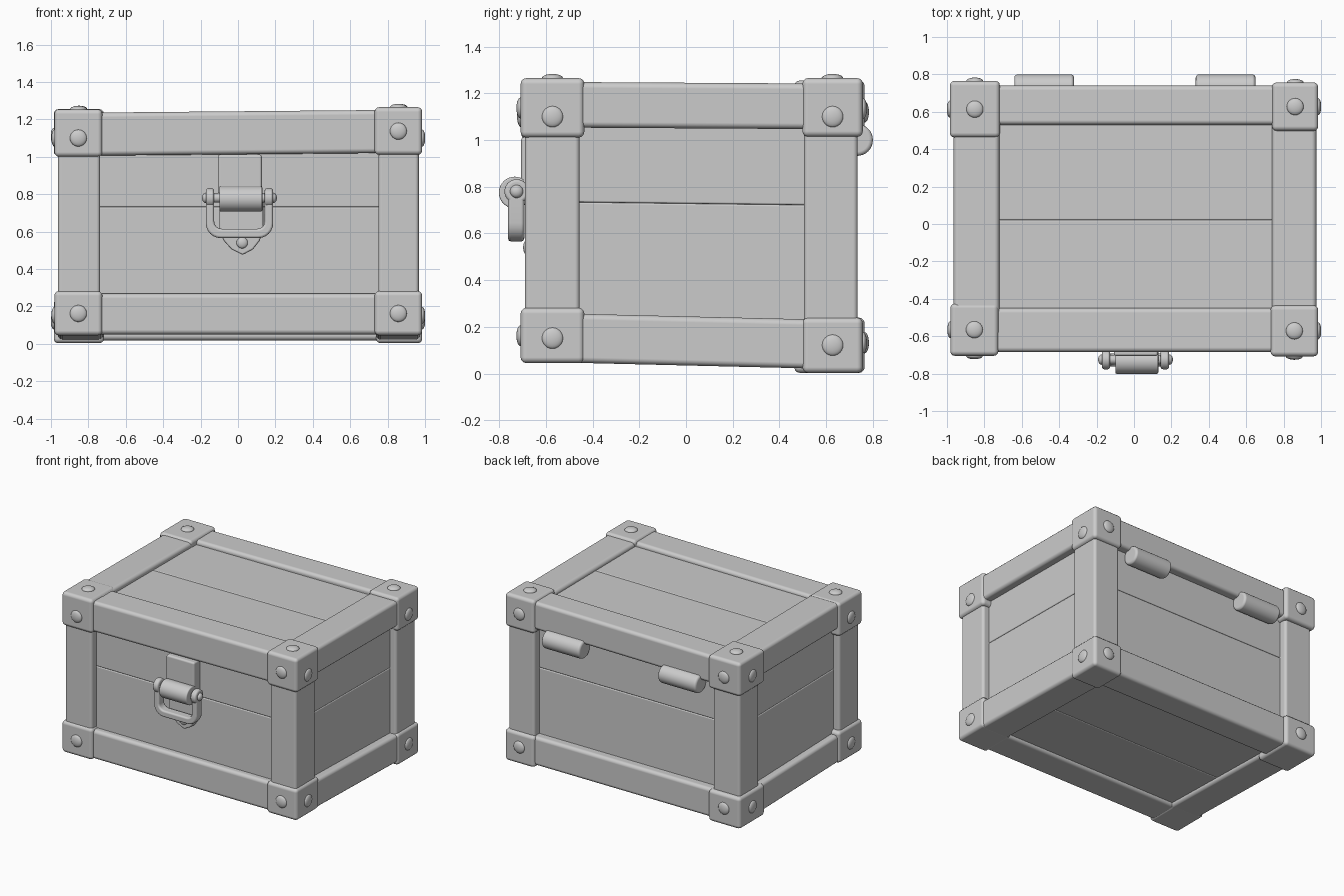
import bpy, bmesh
from math import pi, sin, cos
from mathutils import Matrix, Vector

old = bpy.data.objects.get("Cube")
if old:
    bpy.data.objects.remove(old)

grey = bpy.data.materials.new("plain grey")
grey.use_nodes = True
grey.diffuse_color = (0.6, 0.6, 0.6, 1)
grey.node_tree.nodes["Principled BSDF"].inputs["Base Color"].default_value = (0.6, 0.6, 0.6, 1)


def finish(bm, name, bevel=0.0, segments=3):
    bmesh.ops.recalc_face_normals(bm, faces=bm.faces)
    mesh = bpy.data.meshes.new(name)
    bm.to_mesh(mesh)
    bm.free()
    mesh.materials.append(grey)
    obj = bpy.data.objects.new(name, mesh)
    bpy.context.collection.objects.link(obj)
    bpy.ops.object.select_all(action="DESELECT")
    obj.select_set(True)
    bpy.context.view_layer.objects.active = obj
    if bevel:
        mesh.shade_smooth()
        mod = obj.modifiers.new("soft edges", "BEVEL")
        mod.width, mod.segments = bevel, segments
        mod.limit_method, mod.angle_limit = "ANGLE", 0.6
        mod.harden_normals = True
    else:
        bpy.ops.object.shade_smooth_by_angle(angle=0.7)


def box(name, x, y, z, bevel=0.02, slope=(0, 0)):
    """Soft box between three ranges; slope tilts its height along x and y."""
    bm = bmesh.new()
    bmesh.ops.create_cube(bm, size=1)
    for v in bm.verts:
        v.co = [r[0] + (c + 0.5) * (r[1] - r[0]) for c, r in zip(v.co, (x, y, z))]
        v.co.z += slope[0] * v.co.x + slope[1] * v.co.y
    finish(bm, name, bevel)


def rod(name, x, y, z, radius, bevel):
    """Round bar along x."""
    bm = bmesh.new()
    bmesh.ops.create_cone(bm, cap_ends=True, segments=32, radius1=radius, radius2=radius,
                          depth=x[1] - x[0])
    bm.transform(Matrix.Translation(((x[0] + x[1]) / 2, y, z)) @ Matrix.Rotation(pi / 2, 4, "Y"))
    finish(bm, name, bevel)


def rivet(name, place, normal, radius=0.045, height=0.02):
    """Shallow domed nail head facing along the normal."""
    bm = bmesh.new()
    bmesh.ops.create_uvsphere(bm, u_segments=24, v_segments=12, radius=1)
    turn = Vector((0, 0, 1)).rotation_difference(Vector(normal)).to_matrix().to_4x4()
    bm.transform(Matrix.Translation(place) @ turn @ Matrix.Diagonal((radius, radius, height, 1)))
    finish(bm, name)


def prism(name, outline, y, bevel):
    """Outline in x and z, extruded along y."""
    bm = bmesh.new()
    face = bm.faces.new([bm.verts.new((px, y[0], pz)) for px, pz in outline])
    grown = bmesh.ops.extrude_face_region(bm, geom=[face])["geom"]
    for v in grown:
        if isinstance(v, bmesh.types.BMVert):
            v.co.y = y[1]
    finish(bm, name, bevel, 2)


def arc(cx, cz, r, a, b, n=6):
    return [(cx + r * cos(a + (b - a) * i / n), cz + r * sin(a + (b - a) * i / n))
            for i in range(n + 1)]


# Planks of the walls, lid and floor
for name, y in (("front", (-0.636, -0.59)), ("back", (0.63, 0.675))):
    box(name + "_lower_plank", (-0.9, 0.9), y, (0.1, 0.731), 0.008)
    box(name + "_upper_plank", (-0.9, 0.9), y, (0.731, 1.15), 0.008)
for name, x in (("left", (0.86, 0.914)), ("right", (-0.914, -0.86))):
    box(name + "_lower_plank", x, (-0.6, 0.64), (0.1, 0.728), 0.008, (0, -0.012))
    box(name + "_upper_plank", x, (-0.6, 0.64), (0.728, 1.15), 0.008, (0, -0.012))
for name, z, slope in (("lid", (1.15, 1.213), (0.005, -0.005)), ("floor", (0.062, 0.12), (0, -0.025))):
    box(name + "_front_plank", (-0.87, 0.87), (-0.6, 0.021), z, 0.008, slope)
    box(name + "_back_plank", (-0.87, 0.87), (0.021, 0.66), z, 0.008, slope)

# Corner posts
for name, x in (("left", (0.75, 0.967)), ("right", (-0.963, -0.737))):
    box(name + "_front_post", x, (-0.69, -0.455), (0.15, 1.12), 0.02)
    box(name + "_back_post", x, (0.505, 0.735), (0.12, 1.12), 0.02)

# Rails around the rim and the base
for name, y, top, base in (("front", (-0.685, -0.45), 1.013, (0.05, 0.268)),
                           ("back", (0.53, 0.74), 1.035, (0.018, 0.235))):
    box(name + "_top_rail", (-0.85, 0.85), y, (top, 1.243), 0.025, (0.009, 0))
    box(name + "_base_rail", (-0.85, 0.85), y, base, 0.025)
for name, x in (("left", (0.737, 0.975)), ("right", (-0.965, -0.72))):
    box(name + "_top_rail", x, (-0.6, 0.63), (1.05, 1.245), 0.025, (0, -0.006))
    box(name + "_base_rail", x, (-0.6, 0.63), (0.035, 0.245), 0.025, (0, -0.024))

# Corner caps: name, x side, y side, x range, y range, top range, height of the top rivets
caps = (("left_front", 1, -1, (0.73, 0.985), (-0.708, -0.435), (1.01, 1.265), (1.1, 1.137)),
        ("left_back", 1, 1, (0.738, 0.985), (0.498, 0.757), (1.013, 1.265), (1.1, 1.135)),
        ("right_front", -1, -1, (-0.982, -0.725), (-0.705, -0.425), (1.0, 1.254), (1.1, 1.1)),
        ("right_back", -1, 1, (-0.985, -0.717), (0.463, 0.765), (1.003, 1.255), (1.11, 1.12)))
for name, s, e, x, y, top, (side_z, end_z) in caps:
    mx, my = sum(x) / 2, sum(y) / 2
    outx, outy = x[s > 0], y[e > 0]
    base = (0.045, 0.282) if e < 0 else (0.003, 0.24)
    base_z = 0.152 if e < 0 else 0.122
    box(name + "_base_cap", x, y, base, 0.025)
    box(name + "_top_cap", x, y, top, 0.025)
    rivet(name + "_base_side_rivet", (outx, my, base_z), (s, 0, 0), height=0.016)
    rivet(name + "_base_end_rivet", (mx, outy, base_z + 0.01), (0, e, 0), height=0.018)
    rivet(name + "_top_side_rivet", (outx, my, side_z), (s, 0, 0), height=0.016)
    rivet(name + "_top_end_rivet", (mx, outy, end_z), (0, e, 0), height=0.018)
    rivet(name + "_lid_rivet", (mx, my, top[1]), (0, 0, 1), height=0.018)

# Hinge barrels
for name, x in (("left", (0.33, 0.65)), ("right", (-0.64, -0.32))):
    rod(name + "_hinge", x, 0.732, 1.0, 0.068, 0.018)

# Clasp: strap, pointed plate, barrel, pin and swinging loop
box("clasp_strap", (-0.108, 0.128), (-0.706, -0.62), (0.78, 1.012), 0.014)
plate = [(-0.1, 0.78), (-0.1, 0.6), (-0.075, 0.55), (-0.035, 0.505), (0.025, 0.475),
         (0.08, 0.505), (0.115, 0.55), (0.135, 0.6), (0.135, 0.78)]
prism("clasp_plate", plate, (-0.682, -0.62), 0.01)
rivet("clasp_rivet", (0.022, -0.682, 0.54), (0, -1, 0), 0.03, 0.015)
rod("clasp_barrel", (-0.1, 0.13), -0.733, 0.775, 0.068, 0.008)
rod("clasp_pin", (-0.175, 0.19), -0.725, 0.78, 0.025, 0.005)

loop = ([(-0.172, 0.78)] + arc(-0.092, 0.645, 0.08, pi, 1.5 * pi)
        + arc(0.108, 0.645, 0.08, 1.5 * pi, 2 * pi) + [(0.188, 0.78), (0.143, 0.78)]
        + arc(0.103, 0.655, 0.04, 2 * pi, 1.5 * pi) + arc(-0.087, 0.655, 0.04, 1.5 * pi, pi)
        + [(-0.127, 0.78)])
prism("clasp_loop", loop, (-0.762, -0.692), 0.014)
for name, x, s in (("left", (0.142, 0.188), 1), ("right", (-0.172, -0.127), -1)):
    rod("clasp_" + name + "_eye", x, -0.725, 0.78, 0.052, 0.014)
    rivet("clasp_" + name + "_pin_head", (x[s > 0], -0.725, 0.78), (s, 0, 0), 0.028, 0.02)
